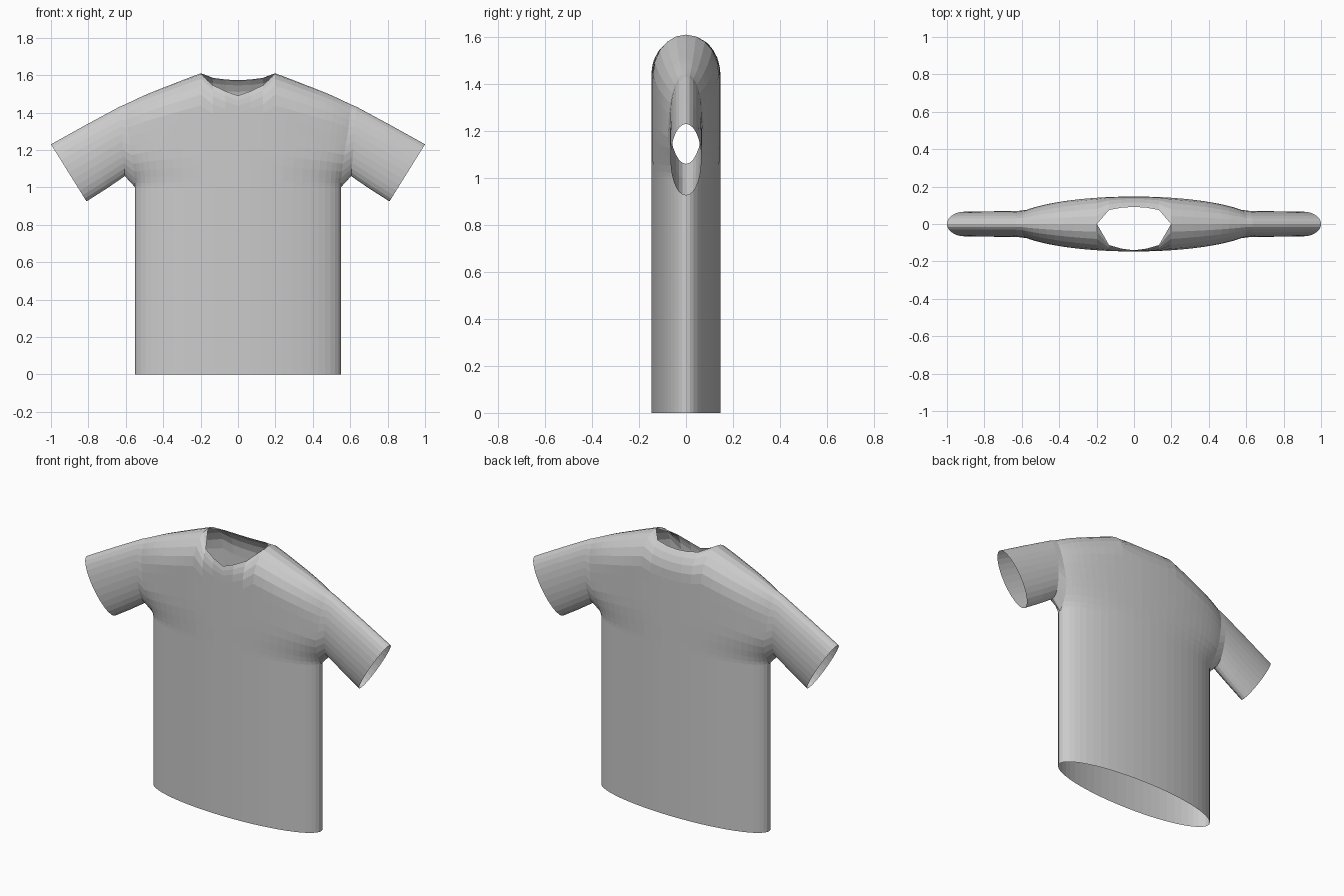
import bpy
import bmesh
from math import sin, cos, pi, sqrt

cube = bpy.data.objects.get("Cube")
if cube:
    bpy.data.objects.remove(cube, do_unlink=True)

fabric = bpy.data.materials.new("grey_fabric")
fabric.use_nodes = True
GREY = (0.6, 0.6, 0.6, 1)
fabric.diffuse_color = GREY
fabric.node_tree.nodes["Principled BSDF"].inputs["Base Color"].default_value = GREY

COLS, ROWS = 14, 14           # columns per half panel, rows above the armpit
ARMPIT, DEPTH, DOME = 1.0, 0.147, 0.17
SHOULDER = [(0, 1.61), (0.2, 1.61), (0.33, 1.56), (0.49, 1.497), (0.6, 1.445)]
NECK_FRONT = [(0, 1.49), (0.12, 1.533), (0.2, 1.61)]
NECK_BACK = [(0, 1.573), (0.1, 1.578), (0.17, 1.593), (0.2, 1.61)]


def curve(points, x):
    for (x0, z0), (x1, z1) in zip(points, points[1:]):
        if x <= x1:
            return z0 + (z1 - z0) * (x - x0) / (x1 - x0)
    return points[-1][1]


def ramp(z, top):
    t = min(max((z - ARMPIT) / (top - ARMPIT), 0), 1)
    return t * t * (3 - 2 * t)


def panel_point(u, row, side):
    """Point on the front (side -1) or back (side 1) panel."""
    x = abs(u) * 0.6
    ridge = curve(SHOULDER, x)
    top = ridge
    if x < 0.197:
        top = curve(NECK_FRONT if side < 0 else NECK_BACK, x)
    if row < 0:
        z = 0
    else:
        z = ARMPIT + (top - ARMPIT) * (1 - cos(pi * row / ROWS)) / 2
    width = 0.55 + 0.05 * ramp(z, 1.44)
    bulge = 0.55 + 0.12 * ramp(z, 1.2)
    y = DEPTH * sqrt(max(0, 1 - (u * width / bulge) ** 2))
    drop = min(max((ridge - z) / DOME, 0), 1)
    return (u * width, side * y * sqrt(max(0, 1 - (1 - drop) ** 2)), z)


bm = bmesh.new()


def skin(rings, closed=False):
    """Join neighbouring rows of points with quads."""
    grid = [[bm.verts.new(p) for p in ring] for ring in rings]
    for a, b in zip(grid, grid[1:]):
        n = len(a)
        for i in range(n if closed else n - 1):
            j = (i + 1) % n
            bm.faces.new((a[i], a[j], b[j], b[i]))


# Torso panels, open at the hem, neck and armholes
us = [sin(pi / 2 * k / COLS) for k in range(-COLS, COLS + 1)]
for side in (-1, 1):
    skin([[panel_point(u, r, side) for u in us] for r in range(-1, ROWS + 1)])


def sleeve_ring(top, bottom, half_depth):
    """Flattened oval in the plane from the top seam to the underarm."""
    ring = []
    for k in range(2 * ROWS):
        a = pi * k / ROWS
        s = (1 + cos(a)) / 2
        ring.append((top[0] + (bottom[0] - top[0]) * s, -half_depth * sin(a),
                     top[1] + (bottom[1] - top[1]) * s))
    return ring


# Sleeves, growing out of the armhole edge to an open cuff
armhole = [panel_point(1, r, -1) for r in range(ROWS + 1)]
armhole += [panel_point(1, r, 1) for r in range(ROWS - 1, 0, -1)]
rings = [armhole,
         sleeve_ring((0.635, 1.43), (0.605, 1.06), 0.07),
         sleeve_ring((0.82, 1.33), (0.7, 0.995), 0.068),
         sleeve_ring((1.0, 1.23), (0.81, 0.925), 0.066)]
for mirror in (1, -1):
    skin([[(mirror * x, y, z) for x, y, z in ring] for ring in rings], True)

# Sew the seams together
bmesh.ops.remove_doubles(bm, verts=bm.verts, dist=0.0005)
bmesh.ops.recalc_face_normals(bm, faces=bm.faces)
mesh = bpy.data.meshes.new("shirt")
bm.to_mesh(mesh)
bm.free()
mesh.materials.append(fabric)
bpy.context.collection.objects.link(bpy.data.objects.new("shirt", mesh))
